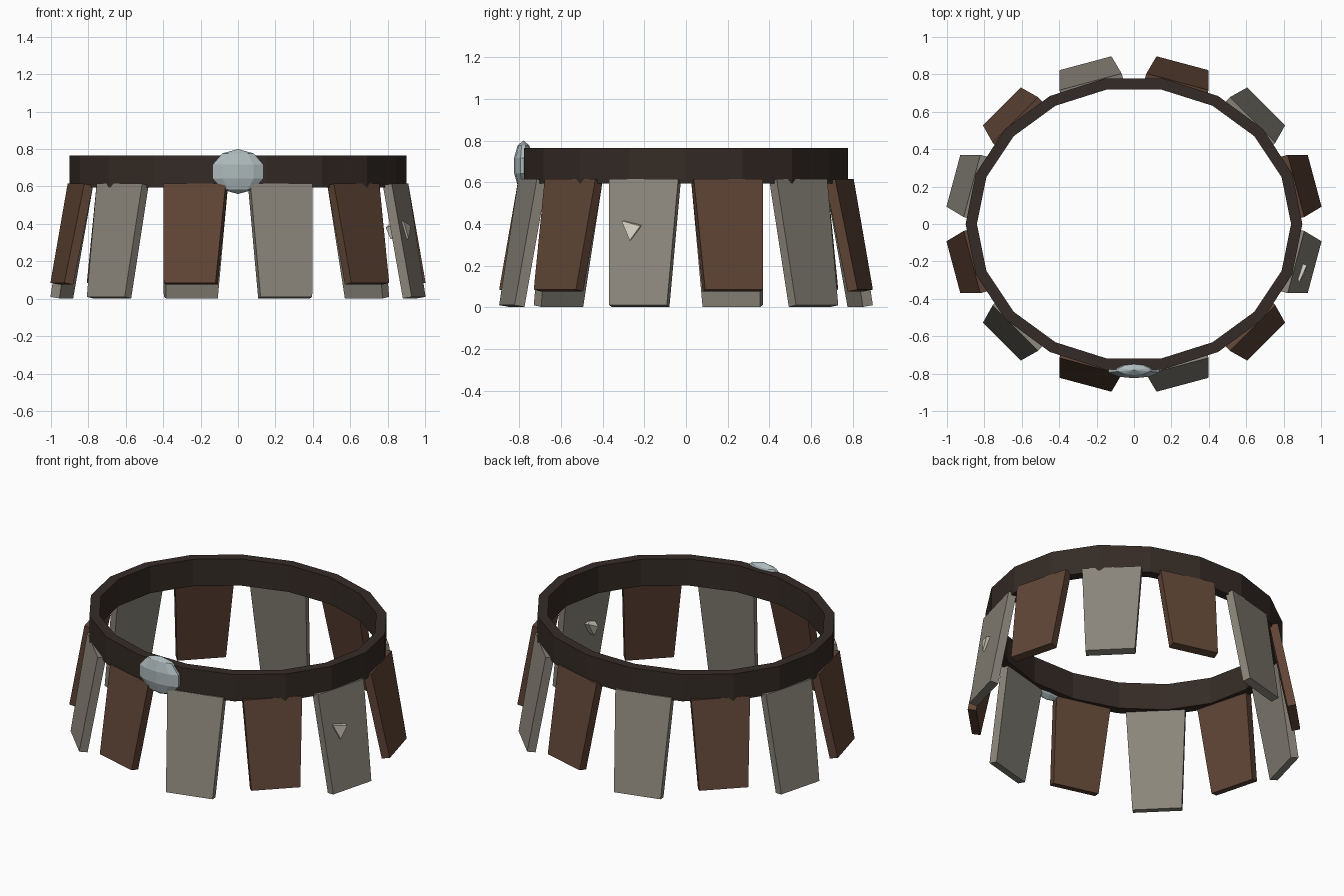
import bpy, bmesh
from math import sin, cos, pi, radians
from mathutils import Vector, Matrix

if "Cube" in bpy.data.objects:
    bpy.data.objects.remove(bpy.data.objects["Cube"])


def material(name, rgb):
    m = bpy.data.materials.new(name)
    m.diffuse_color = (*rgb, 1)
    m.use_nodes = True
    m.node_tree.nodes["Principled BSDF"].inputs["Base Color"].default_value = m.diffuse_color
    return m


DARK = material("dark_leather", (0.035, 0.024, 0.019))
BROWN = material("brown_leather", (0.115, 0.058, 0.036))
GREY = material("grey_hide", (0.26, 0.24, 0.20))
GEM = material("pale_stone", (0.42, 0.49, 0.50))
BONE = material("bone", (0.70, 0.66, 0.56))


def finish(bm, name, mat):
    bmesh.ops.recalc_face_normals(bm, faces=bm.faces[:])
    me = bpy.data.meshes.new(name)
    bm.to_mesh(me)
    bm.free()
    me.materials.append(mat)
    ob = bpy.data.objects.new(name, me)
    bpy.context.collection.objects.link(ob)
    return ob


# belt: 18-sided elliptical band with a rectangular section
bm = bmesh.new()
section = [(0.90, 0.79, 0.595), (0.90, 0.79, 0.765), (0.84, 0.73, 0.765), (0.84, 0.73, 0.595)]
N = 18
rings = [[bm.verts.new((a * cos(2 * pi * i / N), b * sin(2 * pi * i / N), z))
          for a, b, z in section] for i in range(N)]
for i in range(N):
    p, q = rings[i], rings[(i + 1) % N]
    for k in range(4):
        n = (k + 1) % 4
        bm.faces.new((p[k], q[k], q[n], p[n]))
finish(bm, "belt", DARK)


# hanging panels: tapered slabs leaning outward, alternating hide and leather
def panel(i):
    ang = radians(-75 + 30 * i)
    grey = i % 2 == 0
    out = Vector((cos(ang), sin(ang), 0))
    side = Vector((-sin(ang), cos(ang), 0))
    top = Vector((0.897 * cos(ang), 0.787 * sin(ang), 0.615))
    low = Vector((1.0 * cos(ang), 0.89 * sin(ang), 0.01 if grey else 0.085))
    normal = side.cross((low - top).normalized())
    if normal.dot(out) < 0:
        normal.negate()
    bm = bmesh.new()
    loops = []
    for depth in (0, 0.05):
        loops.append([bm.verts.new(c + side * w - normal * depth) for c, w in
                      ((top, -0.172), (top, 0.172), (low, 0.143), (low, -0.143))])
    f, b = loops
    bm.faces.new(f)
    bm.faces.new(b[::-1])
    for k in range(4):
        n = (k + 1) % 4
        bm.faces.new((f[k], b[k], b[n], f[n]))
    finish(bm, f"{'hide' if grey else 'leather'}_panel_{i + 1}", GREY if grey else BROWN)


for i in range(12):
    panel(i)

# buckle stone: flattened faceted sphere on the front
bm = bmesh.new()
bmesh.ops.create_uvsphere(bm, u_segments=10, v_segments=5, radius=1,
                          matrix=Matrix.Translation((0, -0.78, 0.68))
                          @ Matrix.Diagonal((0.15, 0.047, 0.12, 1)))
finish(bm, "buckle_stone", GEM)

# bone shard stuck through the right-hand panel
bm = bmesh.new()
for p in ((0.885, -0.31, 0.415), (0.925, -0.22, 0.39), (0.912, -0.27, 0.32),
          (0.79, -0.25, 0.38), (0.82, -0.19, 0.41), (0.815, -0.24, 0.32)):
    bm.verts.new(p)
bmesh.ops.convex_hull(bm, input=bm.verts[:])
finish(bm, "bone_shard", BONE)
